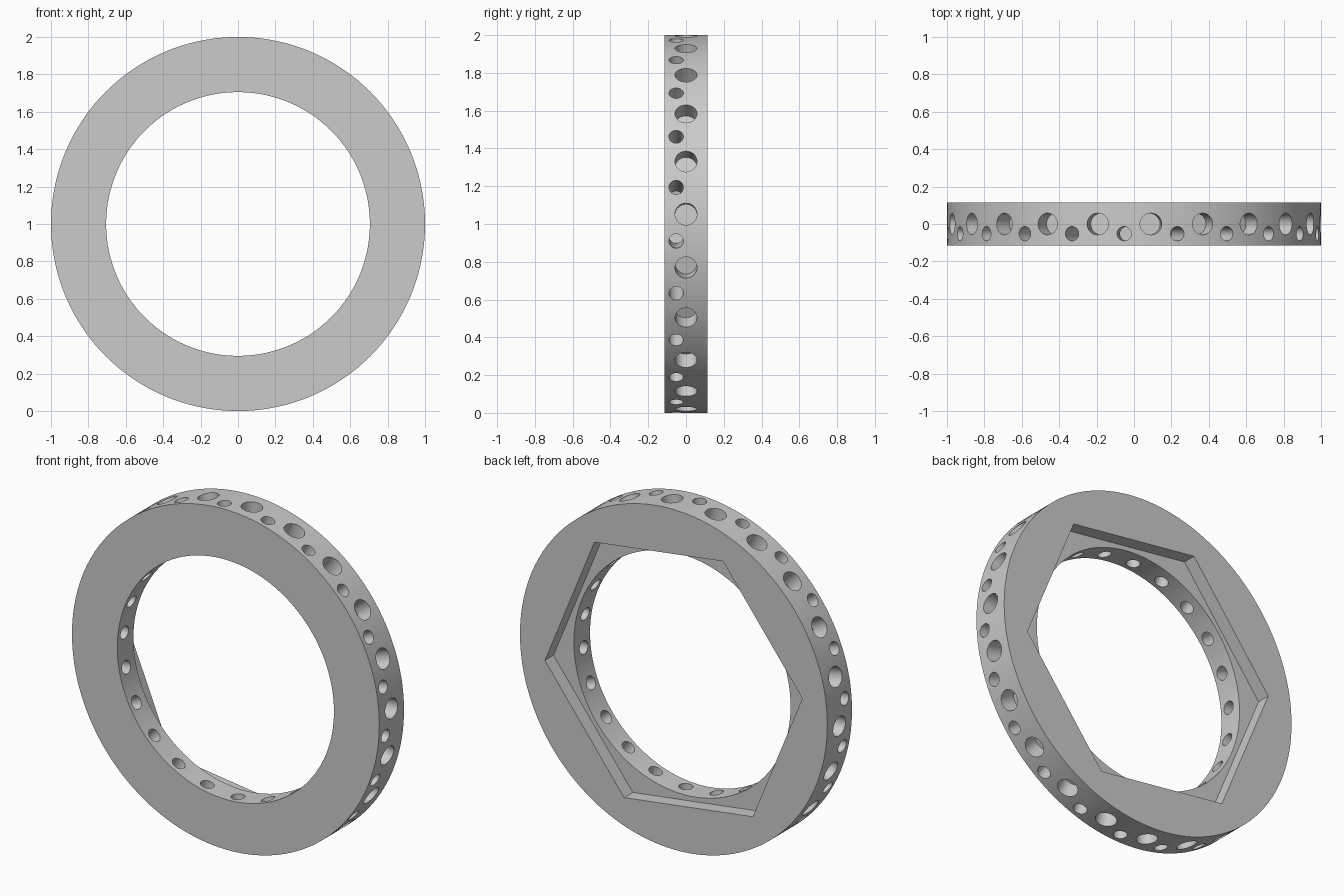
import bpy, bmesh
from math import radians, sin, cos, pi
from mathutils import Matrix, Vector

if "Cube" in bpy.data.objects:
    bpy.data.objects.remove(bpy.data.objects["Cube"], do_unlink=True)

OUTER, INNER, HALF = 1.0, 0.705, 0.115
HOLES = 22
STEP = 2 * pi / HOLES
CENTRE = Vector((0, 0, 1))

grey = bpy.data.materials.new("plain grey")
grey.use_nodes = True
colour = (0.6, 0.6, 0.6, 1)
grey.diffuse_color = colour
grey.node_tree.nodes["Principled BSDF"].inputs["Base Color"].default_value = colour


def make_object(name, bm):
    bmesh.ops.recalc_face_normals(bm, faces=bm.faces)
    mesh = bpy.data.meshes.new(name)
    bm.to_mesh(mesh)
    bm.free()
    mesh.materials.append(grey)
    obj = bpy.data.objects.new(name, mesh)
    obj.location = CENTRE
    bpy.context.collection.objects.link(obj)
    return obj


def add_radial_drill(bm, angle, y, radius, r_from, r_to):
    turn = Matrix.Rotation(pi / 2 - angle, 4, 'Y')
    mid = (r_from + r_to) / 2
    place = Matrix.Translation((mid * cos(angle), y, mid * sin(angle))) @ turn
    bmesh.ops.create_cone(bm, cap_ends=True, segments=32, radius1=radius,
                          radius2=radius, depth=r_to - r_from, matrix=place)


# Ring: a rectangular section spun around the y axis
bm = bmesh.new()
section = [(INNER, -HALF), (OUTER, -HALF), (OUTER, HALF), (INNER, HALF)]
verts = [bm.verts.new((r, y, 0)) for r, y in section]
edges = [bm.edges.new((verts[i], verts[(i + 1) % 4])) for i in range(4)]
bmesh.ops.spin(bm, geom=verts + edges, cent=(0, 0, 0), axis=(0, 1, 0),
               angle=2 * pi, steps=144, use_duplicate=False)
bmesh.ops.remove_doubles(bm, verts=bm.verts, dist=0.0005)
ring = make_object("ring", bm)

# Drills: wide blind holes alternating with narrow through holes
bm = bmesh.new()
for i in range(HOLES):
    angle = radians(3) + i * STEP
    add_radial_drill(bm, angle, 0, 0.058, OUTER - 0.1, OUTER + 0.1)
    add_radial_drill(bm, angle + STEP / 2, -0.052, 0.038, INNER - 0.1, OUTER + 0.1)
drills = make_object("drill_cutter", bm)

# Hexagonal pocket in the back face
bm = bmesh.new()
corners = [radians(52.4) + i * pi / 3 for i in range(6)]
floor = bm.faces.new([bm.verts.new((0.845 * cos(a), HALF - 0.08, 0.845 * sin(a)))
                      for a in corners])
bm.normal_update()
grown = bmesh.ops.extrude_face_region(bm, geom=[floor], use_keep_orig=True)
bmesh.ops.translate(bm, vec=(0, 0.2, 0),
                    verts=[g for g in grown["geom"] if isinstance(g, bmesh.types.BMVert)])
pocket = make_object("pocket_cutter", bm)

# Cut, then discard the cutters
bpy.context.view_layer.update()
bpy.ops.object.select_all(action='DESELECT')
bpy.context.view_layer.objects.active = ring
ring.select_set(True)
for cutter in (pocket, drills):
    cutter.hide_render = True
    cut = ring.modifiers.new("cut", 'BOOLEAN')
    cut.operation = 'DIFFERENCE'
    cut.solver = 'EXACT'
    cut.object = cutter
    bpy.ops.object.modifier_apply(modifier=cut.name)
    bpy.data.objects.remove(cutter, do_unlink=True)

bpy.ops.object.shade_smooth_by_angle(angle=radians(30))
